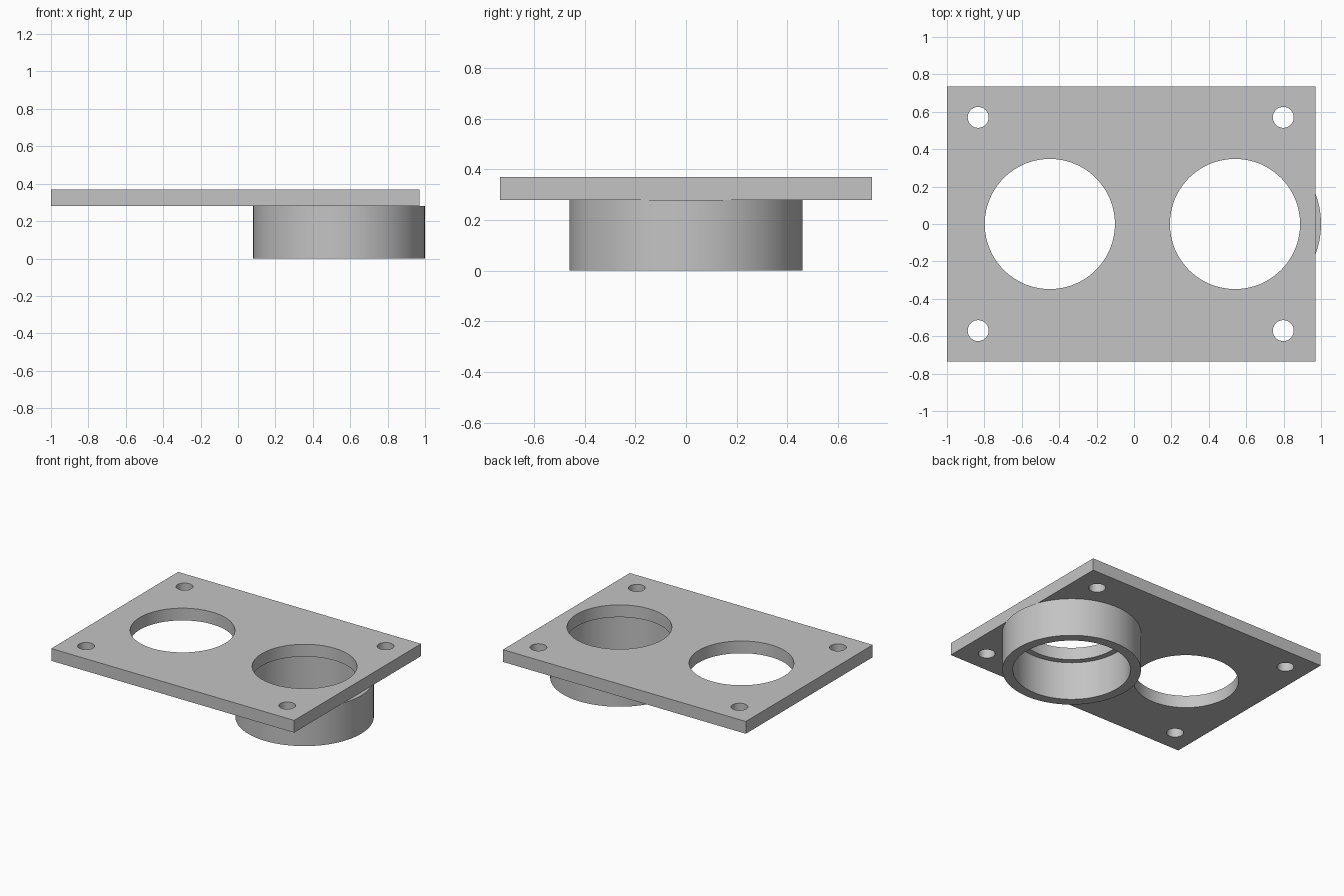
import bpy
import bmesh
import math
from mathutils import Vector

cube = bpy.data.objects.get("Cube")
if cube:
    bpy.data.objects.remove(cube, do_unlink=True)

# Main dimensions
PLATE_BOTTOM, PLATE_TOP = 0.28, 0.37
LEFT, RIGHT, HALF_DEPTH = -1.0, 0.97, 0.735
BORE_X, COLLAR_X = -0.45, 0.54
BORE_RADIUS, SCREW_RADIUS = 0.348, 0.056
COLLAR_OUTER, COLLAR_INNER = 0.46, 0.39

grey = bpy.data.materials.new("plain grey")
grey.use_nodes = True
colour = (0.55, 0.55, 0.55, 1)
grey.diffuse_color = colour
grey.node_tree.nodes["Principled BSDF"].inputs["Base Color"].default_value = colour


def circle(x, y, radius, sides):
    steps = [math.tau * i / sides for i in range(sides)]
    return [(x + radius * math.cos(a), y + radius * math.sin(a)) for a in steps]


def extruded_outline(name, loops, bottom, top):
    """Fill an outline with holes, then extrude it upwards."""
    bm = bmesh.new()
    edges = []
    for loop in loops:
        verts = [bm.verts.new((x, y, bottom)) for x, y in loop]
        edges += [bm.edges.new((v, verts[i - 1])) for i, v in enumerate(verts)]
    bmesh.ops.triangle_fill(bm, edges=edges, use_beauty=True, normal=Vector((0, 0, 1)))
    result = bmesh.ops.extrude_face_region(bm, geom=bm.faces[:], use_keep_orig=True)
    raised = [g for g in result["geom"] if isinstance(g, bmesh.types.BMVert)]
    bmesh.ops.translate(bm, verts=raised, vec=(0, 0, top - bottom))
    bmesh.ops.recalc_face_normals(bm, faces=bm.faces[:])
    bmesh.ops.dissolve_limit(bm, angle_limit=0.001, verts=bm.verts[:], edges=bm.edges[:])
    mesh = bpy.data.meshes.new(name)
    bm.to_mesh(mesh)
    bm.free()
    mesh.materials.append(grey)
    obj = bpy.data.objects.new(name, mesh)
    bpy.context.collection.objects.link(obj)
    bpy.ops.object.select_all(action="DESELECT")
    obj.select_set(True)
    bpy.context.view_layer.objects.active = obj
    bpy.ops.object.shade_smooth_by_angle(angle=math.radians(30))
    return obj


# Mounting plate with two large bores and four corner screw holes
rectangle = [(LEFT, -HALF_DEPTH), (RIGHT, -HALF_DEPTH), (RIGHT, HALF_DEPTH), (LEFT, HALF_DEPTH)]
holes = [circle(x, 0, BORE_RADIUS, 96) for x in (BORE_X, COLLAR_X)]
holes += [circle(x, y, SCREW_RADIUS, 40) for x in (-0.833, 0.798) for y in (-0.57, 0.57)]
extruded_outline("mounting_plate", [rectangle] + holes, PLATE_BOTTOM, PLATE_TOP)

# Round collar hanging below one bore, slightly wider inside than the bore
collar = [circle(COLLAR_X, 0, r, 96) for r in (COLLAR_OUTER, COLLAR_INNER)]
extruded_outline("collar", collar, 0, PLATE_BOTTOM)
